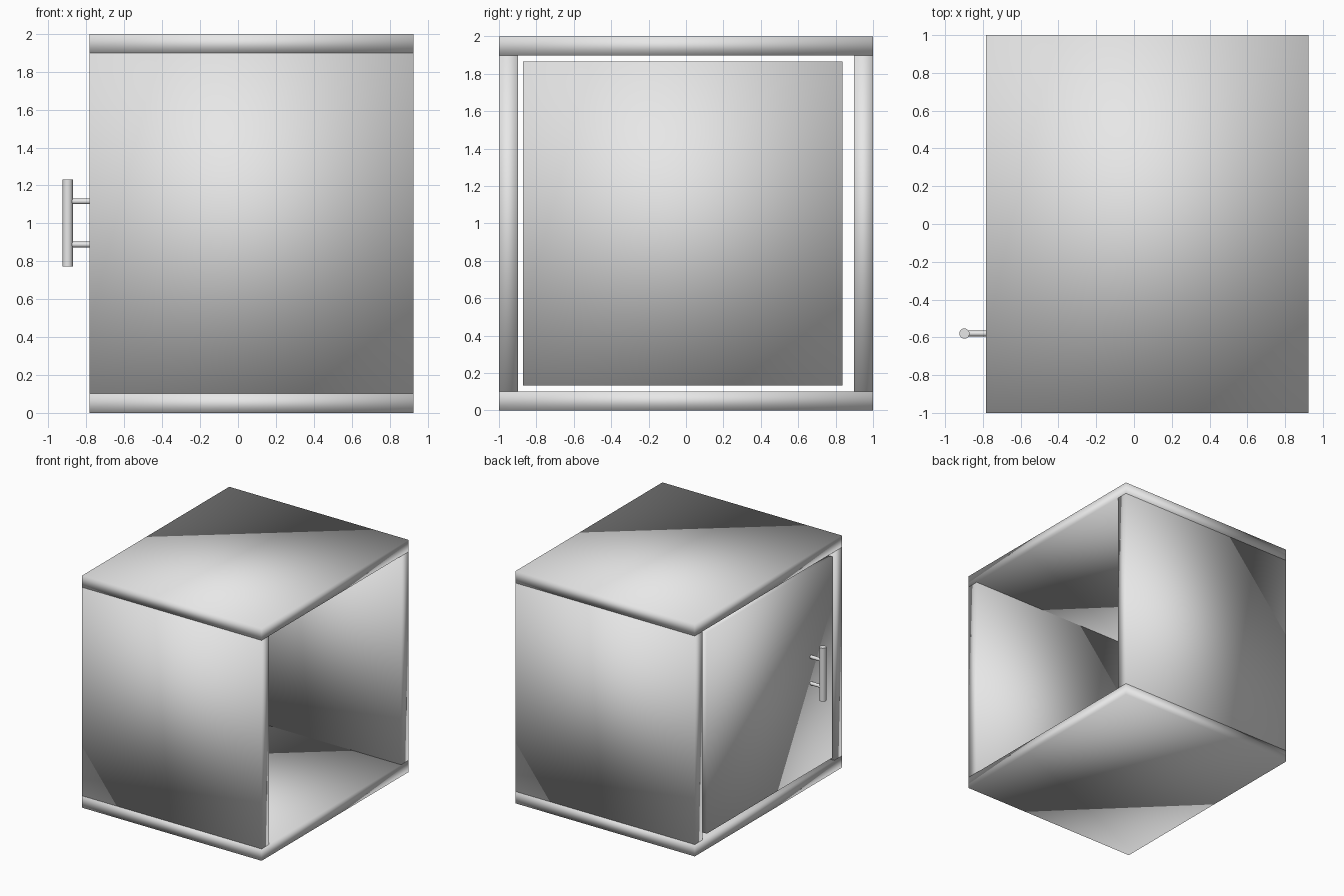
import bpy
import math

old = bpy.data.objects.get("Cube")
if old:
    bpy.data.objects.remove(old, do_unlink=True)

# Single grey finish
grey = bpy.data.materials.new("plain grey")
grey.use_nodes = True
colour = (0.8, 0.8, 0.8, 1)
grey.diffuse_color = colour
grey.node_tree.nodes["Principled BSDF"].inputs["Base Color"].default_value = colour


def board(name, x, y, z):
    """Softly shaded box filling the given (low, high) ranges."""
    spans = (x, y, z)
    bpy.ops.mesh.primitive_cube_add(size=1, location=[(a + b) / 2 for a, b in spans])
    ob = bpy.context.object
    ob.name = name
    ob.scale = [b - a for a, b in spans]
    bpy.ops.object.transform_apply(location=False, rotation=False, scale=True)
    ob.data.materials.append(grey)
    ob.data.shade_smooth()


def rod(name, radius, length, location, tilt=0):
    """Round bar, upright unless tilted about y."""
    bpy.ops.mesh.primitive_cylinder_add(vertices=32, radius=radius, depth=length,
                                        location=location, rotation=(0, tilt, 0))
    ob = bpy.context.object
    ob.name = name
    ob.data.materials.append(grey)
    bpy.ops.object.shade_smooth_by_angle(angle=math.radians(40))


door_x, open_x = -0.784, 0.925   # door side and open side of the cabinet
thick = 0.102
depth = (door_x, open_x)

# Cabinet shell, open on +x
board("bottom_panel", depth, (-1, 1), (0, thick))
board("top_panel", depth, (-1, 1), (2 - thick, 2))
board("front_panel", depth, (-1, thick - 1), (thick, 2 - thick))
board("back_panel", depth, (1 - thick, 1), (thick, 2 - thick))

# Door, flush with the shell and clear of it all round
board("door", (door_x, door_x + thick), (-0.872, 0.836), (0.133, 1.866))

# Handle: upright bar on two posts
bar_x, handle_y = -0.898, -0.58
rod("handle_bar", 0.027, 0.46, (bar_x, handle_y, 1.002))
post_end = door_x + 0.01
for name, z in (("lower_handle_post", 0.888), ("upper_handle_post", 1.116)):
    rod(name, 0.015, post_end - bar_x, ((bar_x + post_end) / 2, handle_y, z), math.pi / 2)
